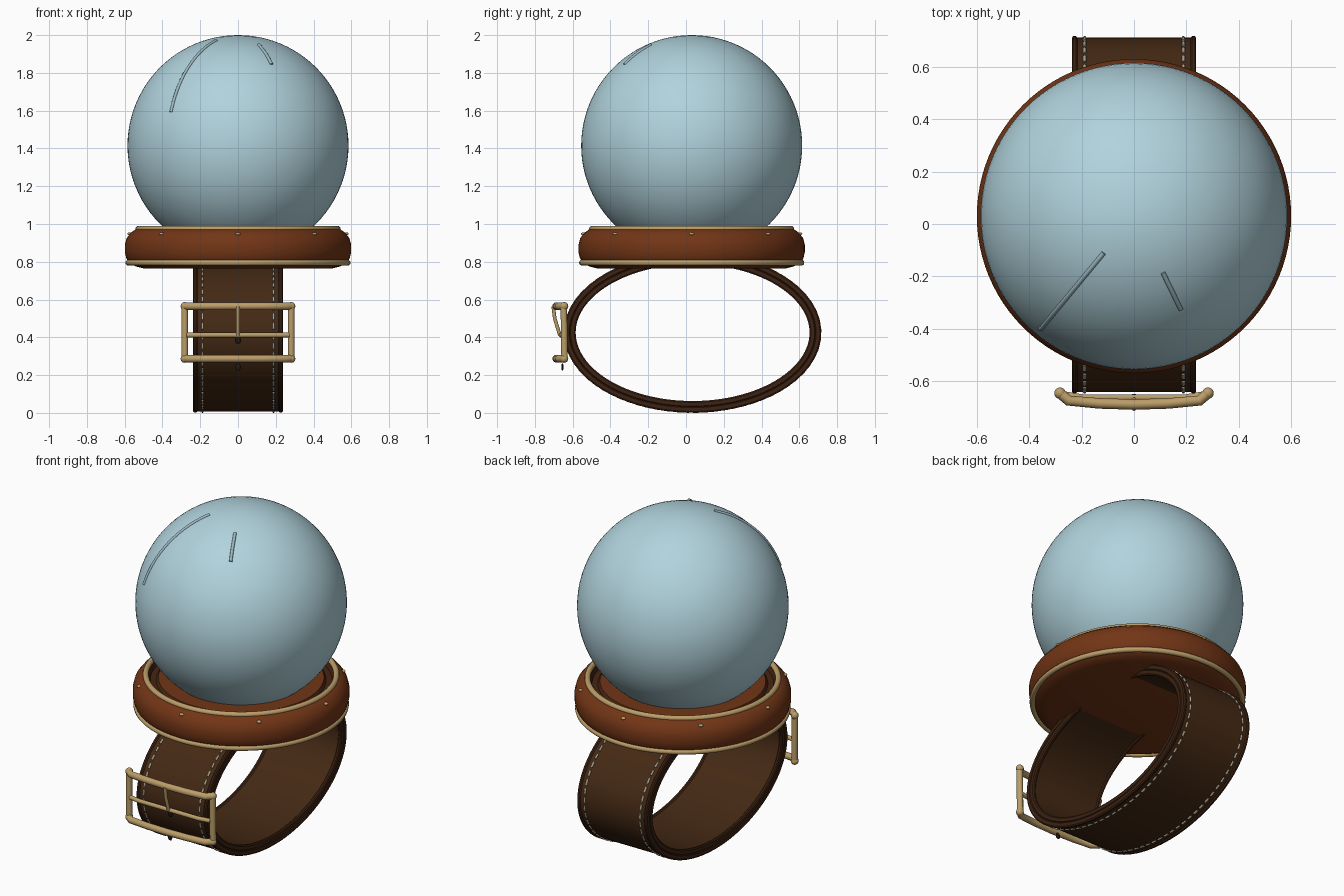
import bpy, bmesh, math
from mathutils import Vector

if "Cube" in bpy.data.objects:
    bpy.data.objects.remove(bpy.data.objects["Cube"], do_unlink=True)


def material(name, rgb):
    m = bpy.data.materials.new(name)
    m.use_nodes = True
    m.diffuse_color = (*rgb, 1)
    bsdf = m.node_tree.nodes["Principled BSDF"]
    bsdf.inputs["Base Color"].default_value = (*rgb, 1)
    bsdf.inputs["Roughness"].default_value = 0.5
    return m


GLASS = material("pale blue glass", (0.44, 0.65, 0.72))
GLINT = material("glint blue", (0.33, 0.48, 0.53))
WOOD = material("red brown", (0.17, 0.036, 0.008))
GROOVE = material("dark groove brown", (0.06, 0.018, 0.006))
BRASS = material("brass", (0.50, 0.34, 0.14))
LEATHER = material("strap brown", (0.058, 0.022, 0.007))
EDGE = material("strap edge brown", (0.045, 0.016, 0.006))
THREAD = material("thread", (0.42, 0.37, 0.28))
HOLE = material("hole dark", (0.015, 0.008, 0.004))

CY = 0.03                                # axis of globe and base
BALL = Vector((0, CY, 1.415))
BALL_R = 0.585


def finish(obj, name, mats, angle=40):
    obj.name = name
    for m in mats:
        obj.data.materials.append(m)
    bpy.ops.object.select_all(action='DESELECT')
    obj.select_set(True)
    bpy.context.view_layer.objects.active = obj
    bpy.ops.object.shade_smooth_by_angle(angle=math.radians(angle))
    return obj


def from_bmesh(bm, name, mats, angle=40):
    bmesh.ops.recalc_face_normals(bm, faces=bm.faces)
    mesh = bpy.data.meshes.new(name)
    bm.to_mesh(mesh)
    bm.free()
    obj = bpy.data.objects.new(name, mesh)
    bpy.context.collection.objects.link(obj)
    return finish(obj, name, mats, angle)


def ball(name, loc, scale, mat, segs=16):
    bpy.ops.mesh.primitive_uv_sphere_add(segments=segs, ring_count=segs // 2, location=loc)
    obj = bpy.context.object
    obj.scale = scale
    return finish(obj, name, [mat], 80)


def ring(name, z, radius, minor):
    bpy.ops.mesh.primitive_torus_add(location=(0, CY, z), major_radius=radius, minor_radius=minor,
                                     major_segments=96, minor_segments=12)
    return finish(bpy.context.object, name, [BRASS], 80)


def tube(name, paths, radius, mat):
    """Round bars along one or more open paths."""
    cu = bpy.data.curves.new(name, 'CURVE')
    cu.dimensions = '3D'
    cu.bevel_depth = radius
    cu.bevel_resolution = 3
    cu.use_fill_caps = True
    for path in paths:
        sp = cu.splines.new('POLY')
        sp.points.add(len(path) - 1)
        for p, co in zip(sp.points, path):
            p.co = (*co, 1)
        sp.use_smooth = True
    cu.materials.append(mat)
    obj = bpy.data.objects.new(name, cu)
    bpy.context.collection.objects.link(obj)
    return obj


# Globe
ball("globe", BALL, (BALL_R,) * 3, GLASS, 96)


# Glints lying on the globe
def glint(name, start, end):
    pts = []
    for i in range(17):
        x, y = Vector(start).lerp(Vector(end), i / 16)
        z = math.sqrt(BALL_R ** 2 - x * x - (y - CY) ** 2)
        pts.append((x, y, BALL.z + z))
    tube(name, [pts], 0.009, GLINT)


glint("long_glint", (-0.355, -0.40), (-0.115, -0.11))
glint("short_glint", (0.11, -0.185), (0.178, -0.325))

# Turned base with a dark groove inside its upper rim
profile = [(0, .765), (.50, .765), (.54, .775), (.578, .795), (.592, .82), (.599, .85), (.599, .89),
           (.59, .925), (.568, .953), (.545, .97), (.515, .972), (.502, .94), (.47, .94),
           (.458, .957), (0, .957)]
bm = bmesh.new()
vs = [bm.verts.new((r, CY, z)) for r, z in profile]
es = [bm.edges.new(pair) for pair in zip(vs, vs[1:])]
bmesh.ops.spin(bm, geom=vs + es, cent=(0, CY, 0), axis=(0, 0, 1), angle=math.tau,
               steps=96, use_duplicate=False)
bmesh.ops.remove_doubles(bm, verts=bm.verts, dist=0.0005)
for f in bm.faces:
    c = f.calc_center_median()
    if c.z > 0.9 and 0.46 < math.hypot(c.x, c.y - CY) < 0.511:
        f.material_index = 1
from_bmesh(bm, "base", [WOOD, GROOVE], 35)
ring("upper_ring", 0.974, 0.527, 0.016)
ring("lower_ring", 0.795, 0.581, 0.015)

# Studs around the shoulder
for i in range(8):
    a = i * math.tau / 8
    ball(f"stud_{i + 1}", (0.572 * math.cos(a), CY + 0.572 * math.sin(a), 0.948),
         (0.014, 0.014, 0.008), BRASS, 12)

# Oval strap: a cross-section swept around an ellipse
SY, SZ, A, B = 0.035, 0.425, 0.65, 0.393


def oval(t, off, x):
    n = Vector((0, math.cos(t) / A, math.sin(t) / B)).normalized()
    return Vector((x, SY + A * math.cos(t), SZ + B * math.sin(t))) + n * off


half = [(.215, .025), (.222, .031), (.232, .031), (.237, .024), (.237, .004), (.233, 0)]
right_side = half + [(x, -o) for x, o in reversed(half[:-1])]
section = right_side + [(-x, o) for x, o in reversed(right_side)]
N = 128
bm = bmesh.new()
loops = [[bm.verts.new(oval(i * math.tau / N, o, x)) for x, o in section] for i in range(N)]
for i in range(N):
    a, b = loops[i], loops[(i + 1) % N]
    for j in range(len(section)):
        k = (j + 1) % len(section)
        f = bm.faces.new((a[j], a[k], b[k], b[j]))
        f.material_index = int(abs(f.calc_center_median().x) > 0.21)
from_bmesh(bm, "strap", [LEATHER, EDGE], 35)

# Stitches at even spacing along both sides of the strap
STEPS, COUNT = 1400, 68
pts = [oval(i * math.tau / STEPS, 0.026, 0) for i in range(STEPS + 1)]
dist = [0]
for p, q in zip(pts, pts[1:]):
    dist.append(dist[-1] + (q - p).length)
pitch = dist[-1] / COUNT
dashes = []
for n in range(COUNT):
    inside = [p for p, d in zip(pts, dist) if n * pitch <= d <= (n + 0.66) * pitch]
    if inside[0].z < 0.79:
        dashes.append([inside[0], inside[len(inside) // 2], inside[-1]])
for side, name in ((1, "left_stitches"), (-1, "right_stitches")):
    tube(name, [[p + Vector((side * 0.188, 0, 0)) for p in d] for d in dashes], 0.006, THREAD)

# Buckle: two bowed bars, two side bars, a centre bar and a prong
TOP, LOW = 0.565, 0.287
bow = [(-.282, -.645), (-.25, -.673), (-.13, -.684), (0, -.688), (.13, -.684), (.25, -.673), (.282, -.645)]
tube("buckle_bars", [[(x, y, z) for x, y in bow] for z in (TOP, LOW)], 0.02, BRASS)
tube("buckle_sides", [[(s * .282, -.647, TOP), (s * .282, -.643, LOW)] for s in (1, -1)], 0.018, BRASS)
for s, side in ((1, "left"), (-1, "right")):
    for z, level in ((TOP, "upper"), (LOW, "lower")):
        ball(f"{side}_{level}_buckle_corner", (s * .282, -.645, z), (.022,) * 3, BRASS)
tube("buckle_centre_bar", [[(-.27, -.65, .412), (-.2, -.662, .412), (.2, -.662, .412), (.27, -.65, .412)]],
     0.013, BRASS)
tube("prong", [[(0, -.703, TOP), (0, -.695, .50), (0, -.668, .412)]], 0.01, BRASS)

# Dark eyelets below the prong
for z, level in ((0.385, "upper"), (0.243, "lower")):
    ball(f"{level}_eyelet", (0, -0.654, z), (0.015, 0.006, 0.02), HOLE, 12)
